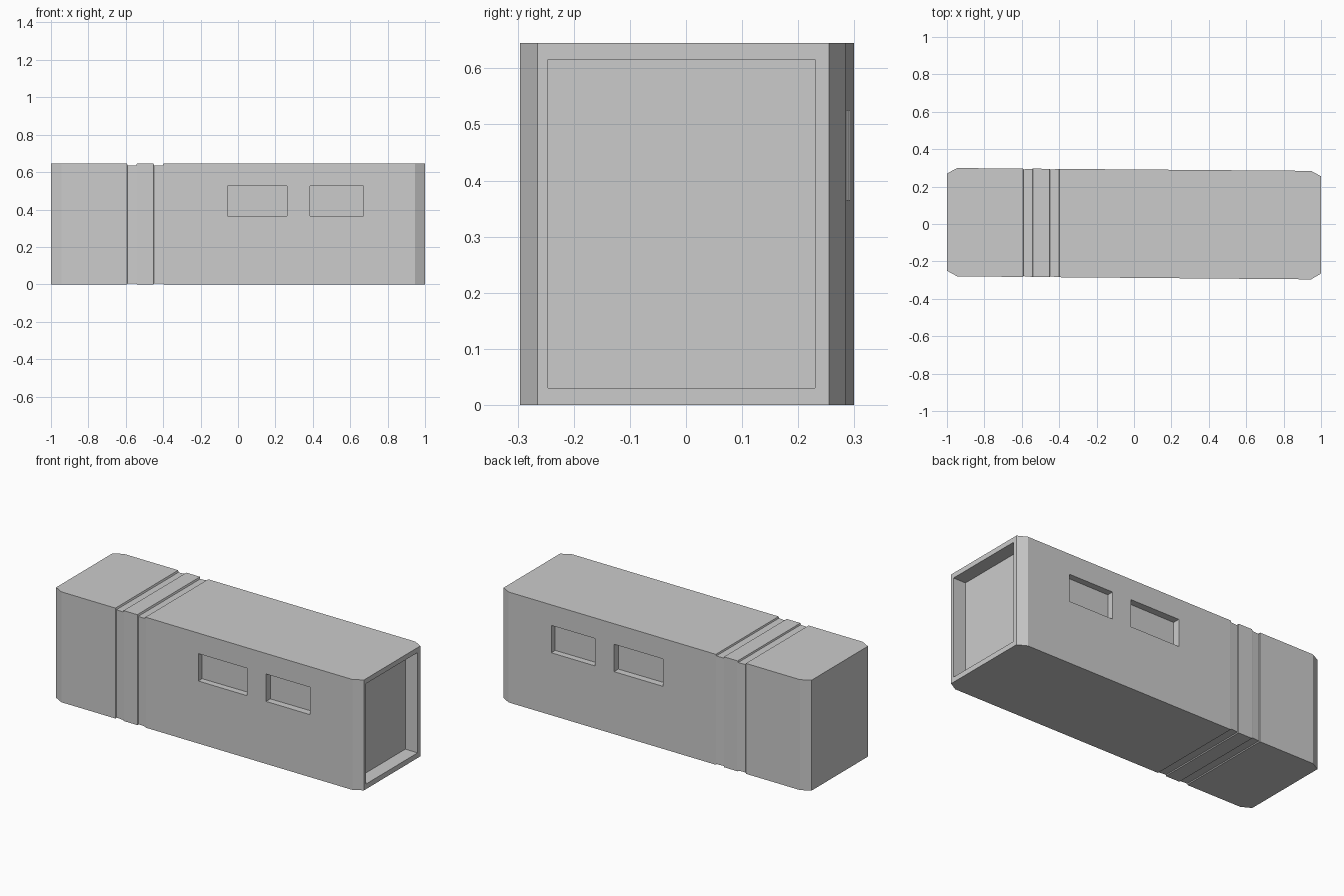
import bpy, bmesh

if "Cube" in bpy.data.objects:
    bpy.data.objects.remove(bpy.data.objects["Cube"])

H = 0.645


def side_y(x):
    """Slightly skewed side walls: (front y, back y) at x."""
    t = (x + 0.95) / 1.9
    return -0.28 - 0.016 * t, 0.299 - 0.015 * t


def ring(x, side=0.0, top=0.0, bottom=0.0):
    lo, hi = side_y(x)
    return x, lo + side, hi - side, bottom, H - top


def groove(x):
    """Shallow band: steep on the left, sides fading out on the right."""
    return [ring(x), ring(x + 0.004, 0.004, 0.01, 0.005),
            ring(x + 0.05, 0.0005, 0.009, 0.005), ring(x + 0.053)]


# Body: rectangular sections lofted along x
sections = [(-1, -0.25, 0.27, 0, H), ring(-0.945), *groove(-0.594),
            *groove(-0.452), ring(0.947), (1, -0.265, 0.255, 0, H)]
bm = bmesh.new()
loops = [[bm.verts.new(p) for p in ((x, a, b), (x, c, b), (x, c, d), (x, a, d))]
         for x, a, c, b, d in sections]
for p, q in zip(loops, loops[1:]):
    for i in range(4):
        j = (i + 1) % 4
        bm.faces.new((p[i], p[j], q[j], q[i]))
bm.faces.new(loops[0])
bm.faces.new(loops[-1])
bmesh.ops.recalc_face_normals(bm, faces=bm.faces)
mesh = bpy.data.meshes.new("body")
bm.to_mesh(mesh)
bm.free()
body = bpy.data.objects.new("body", mesh)
bpy.context.collection.objects.link(body)
bpy.context.view_layer.objects.active = body


def cut_box(x0, x1, y0, y1, z0, z1):
    bpy.ops.mesh.primitive_cube_add(
        size=1, location=((x0 + x1) / 2, (y0 + y1) / 2, (z0 + z1) / 2))
    cutter = bpy.context.object
    cutter.name = "recess_cutter"
    cutter.hide_render = True
    cutter.scale = (x1 - x0, y1 - y0, z1 - z0)
    bpy.context.view_layer.update()
    mod = body.modifiers.new("recess", 'BOOLEAN')
    mod.operation, mod.solver, mod.object = 'DIFFERENCE', 'EXACT', cutter
    bpy.context.view_layer.objects.active = body
    bpy.ops.object.modifier_apply(modifier=mod.name)
    bpy.data.objects.remove(cutter)


# Window recesses on both long sides
for x0, x1 in ((-0.055, 0.262), (0.385, 0.67)):
    cut_box(x0, x1, -0.4, -0.252, 0.365, 0.525)
    cut_box(x0, x1, 0.25, 0.4, 0.365, 0.525)

# Large recess in the open end
cut_box(0.92, 1.1, -0.246, 0.23, 0.03, 0.616)
